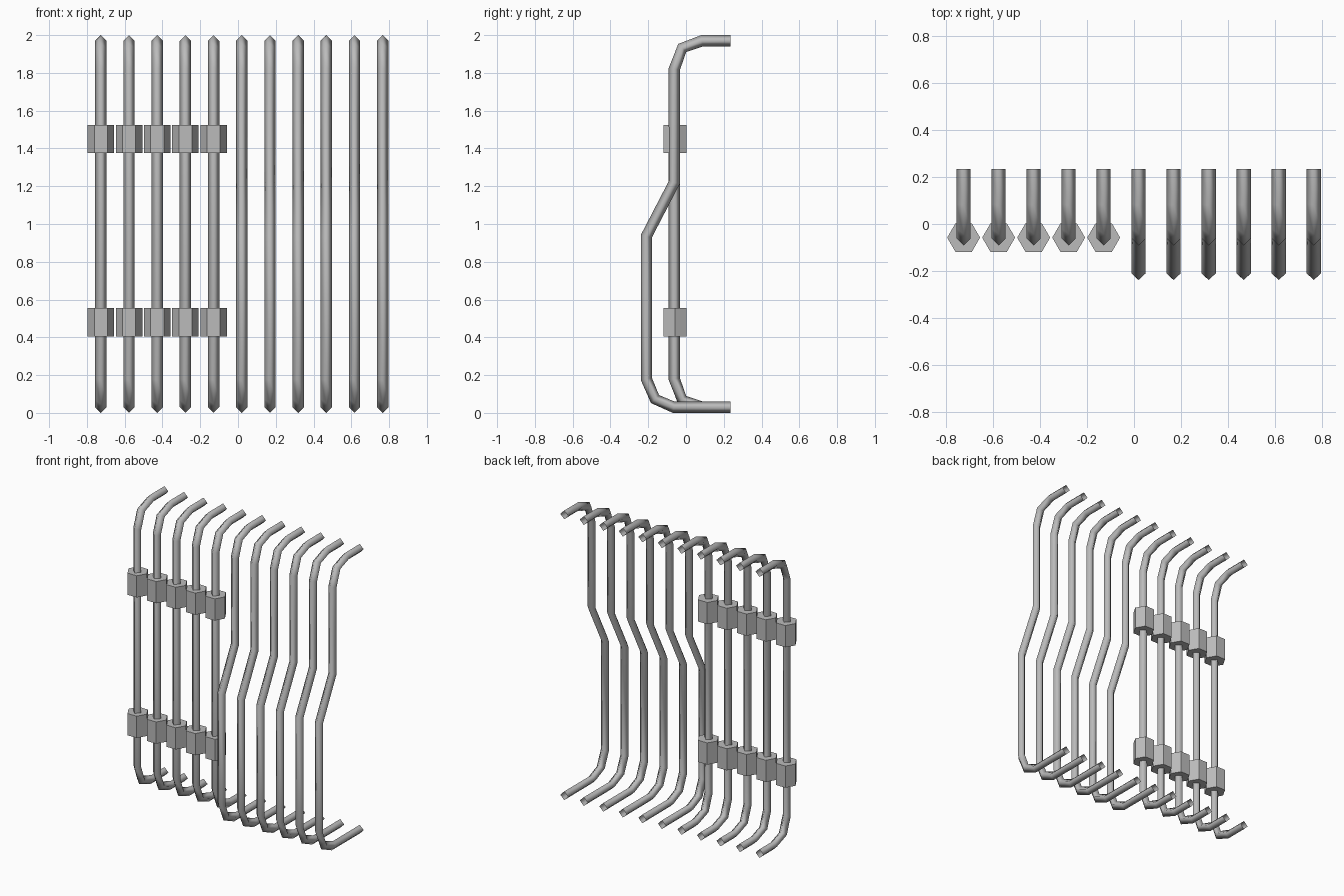
import bpy
import bmesh
from math import pi
from mathutils import Vector, Matrix

cube = bpy.data.objects.get("Cube")
if cube:
    bpy.data.objects.remove(cube, do_unlink=True)

# Material
steel = bpy.data.materials.new("grey steel")
steel.use_nodes = True
GREY = (0.5, 0.5, 0.5, 1)
steel.diffuse_color = GREY
steel.node_tree.nodes["Principled BSDF"].inputs["Base Color"].default_value = GREY

BAR_R = 0.03
FIRST_X, STEP = -0.726, 0.1492


def add_object(name, bm, x, smooth):
    bmesh.ops.recalc_face_normals(bm, faces=bm.faces)
    for f in bm.faces:
        f.smooth = smooth
    mesh = bpy.data.meshes.new(name)
    bm.to_mesh(mesh)
    bm.free()
    mesh.materials.append(steel)
    obj = bpy.data.objects.new(name, mesh)
    obj.location.x = x
    bpy.context.collection.objects.link(obj)


def bar(name, path, x):
    """Four-sided open tube swept along a (y, z) path."""
    pts = [Vector((0, y, z)) for y, z in path]
    side = Vector((1, 0, 0))
    bm = bmesh.new()
    rings = []
    for i, p in enumerate(pts):
        t = Vector()
        if i > 0:
            t += (p - pts[i - 1]).normalized()
        if i < len(pts) - 1:
            t += (pts[i + 1] - p).normalized()
        out = side.cross(t.normalized())
        rings.append([bm.verts.new(p + d * BAR_R) for d in (side, out, -side, -out)])
    for a, b in zip(rings, rings[1:]):
        for k in range(4):
            n = (k + 1) % 4
            bm.faces.new((a[k], a[n], b[n], b[k]))
    add_object(name, bm, x, True)


def collar(name, x, z):
    """Six-sided sleeve around a straight bar."""
    bm = bmesh.new()
    bmesh.ops.create_cone(bm, cap_ends=True, segments=6, radius1=0.07, radius2=0.07, depth=0.15,
                          matrix=Matrix.Translation((0, -0.058, z)) @ Matrix.Rotation(pi / 2, 4, 'Z'))
    add_object(name, bm, x, False)


# Bar paths, top to bottom
top = [(0.235, 1.97), (0.085, 1.97), (-0.02, 1.932), (-0.062, 1.82)]
straight = top + [(y, 2 - z) for y, z in reversed(top)]
bent = top + [(-0.062, 1.22), (-0.21, 0.935), (-0.21, 0.18),
              (-0.164, 0.073), (-0.065, 0.03), (0.235, 0.03)]

# Five straight bars with collars, then six bent bars
for i in range(11):
    x = FIRST_X + i * STEP
    if i < 5:
        bar(f"straight_bar_{i + 1}", straight, x)
        collar(f"lower_collar_{i + 1}", x, 0.48)
        collar(f"upper_collar_{i + 1}", x, 1.45)
    else:
        bar(f"bent_bar_{i + 1}", bent, x)
